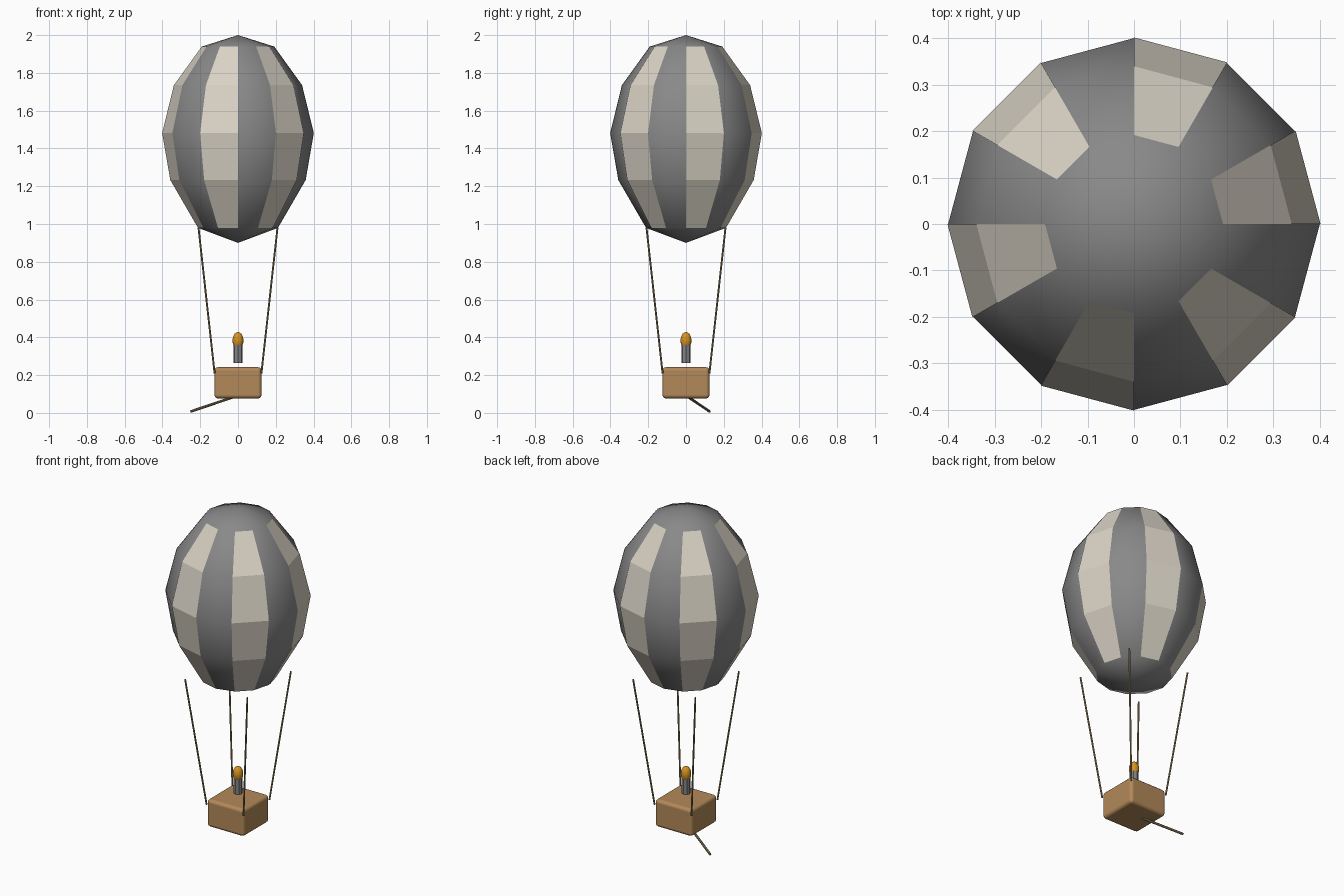
import bpy
import math
from mathutils import Vector

if "Cube" in bpy.data.objects:
    bpy.data.objects.remove(bpy.data.objects["Cube"])


def material(name, rgb):
    mat = bpy.data.materials.new(name)
    mat.use_nodes = True
    mat.diffuse_color = (*rgb, 1)
    mat.node_tree.nodes["Principled BSDF"].inputs["Base Color"].default_value = (*rgb, 1)
    return mat


GREY = material("balloon grey", (0.25, 0.25, 0.25))
CREAM = material("stripe cream", (0.70, 0.65, 0.56))
WICKER = material("basket brown", (0.45, 0.25, 0.10))
ROPE = material("rope tan", (0.30, 0.23, 0.12))
METAL = material("burner metal", (0.23, 0.23, 0.24))
FLAME = material("flame orange", (0.68, 0.29, 0.015))

SIDES = 12
# Envelope profile between the poles: radius, height
RINGS = [(0.21, 0.979), (0.357, 1.233), (0.40, 1.481), (0.338, 1.735), (0.19, 1.94)]
BOTTOM, TOP = 0.90, 2.0


def ring_point(radius, z, step):
    angle = math.tau * step / SIDES
    return (radius * math.cos(angle), radius * math.sin(angle), z)


def mesh_object(name, verts, faces, mat):
    mesh = bpy.data.meshes.new(name)
    mesh.from_pydata(verts, [], faces)
    mesh.materials.append(mat)
    obj = bpy.data.objects.new(name, mesh)
    bpy.context.collection.objects.link(obj)
    return obj


def finish(name, mat, smooth=True):
    obj = bpy.context.object
    obj.name = name
    obj.data.materials.append(mat)
    if smooth:
        bpy.ops.object.shade_smooth_by_angle(angle=math.radians(40))
    return obj


def rod(name, start, end, radius, mat):
    start, end = Vector(start), Vector(end)
    axis = end - start
    bpy.ops.mesh.primitive_cylinder_add(
        vertices=8, radius=radius, depth=axis.length, location=(start + end) / 2,
        rotation=axis.to_track_quat('Z', 'Y').to_euler())
    return finish(name, mat)


# Balloon envelope: smooth lathe with pointed caps
verts = [ring_point(r, z, s) for r, z in RINGS for s in range(SIDES)]
verts += [(0, 0, BOTTOM), (0, 0, TOP)]
low, high = len(verts) - 2, len(verts) - 1
last = (len(RINGS) - 1) * SIDES
faces = []
for s in range(SIDES):
    n = (s + 1) % SIDES
    for k in range(len(RINGS) - 1):
        a, b = k * SIDES, (k + 1) * SIDES
        faces.append((a + s, a + n, b + n, b + s))
    faces.append((low, n, s))
    faces.append((high, last + s, last + n))
envelope = mesh_object("envelope", verts, faces, GREY)
envelope.data.shade_smooth()

# Flat cream panels on every other gore
verts, faces = [], []
for s in range(0, SIDES, 2):
    base = len(verts)
    for r, z in RINGS:
        verts += [ring_point(r + 0.0015, z, s), ring_point(r + 0.0015, z, s + 1)]
    for k in range(len(RINGS) - 1):
        i = base + 2 * k
        faces.append((i, i + 1, i + 3, i + 2))
mesh_object("envelope_stripes", verts, faces, CREAM)

# Basket with rounded edges
bpy.ops.mesh.primitive_cube_add(size=1, location=(0, 0, 0.159))
bpy.context.object.scale = (0.25, 0.25, 0.166)
bpy.ops.object.transform_apply(location=False, rotation=False, scale=True)
basket = finish("basket", WICKER, smooth=False)
bevel = basket.modifiers.new("rounded edges", 'BEVEL')
bevel.width = 0.02
bevel.segments = 3
basket.data.shade_smooth()
bevel.harden_normals = True

# Suspension ropes at the four corners
for y, end in ((-1, "front"), (1, "back")):
    for x, side in ((1, "left"), (-1, "right")):
        rod(f"rope_{end}_{side}", (x * 0.124, y * 0.124, 0.21),
            (x * 0.209, y * 0.209, 0.98), 0.005, ROPE)

# Loose mooring rope under the basket
rod("mooring_rope", (0, 0, 0.092), (-0.25, 0.125, 0.0075), 0.007, ROPE)

# Burner and flame
rod("burner", (0, 0, 0.265), (0, 0, 0.36), 0.025, METAL)
bpy.ops.mesh.primitive_uv_sphere_add(segments=16, ring_count=10, radius=1, location=(0, 0, 0.383))
bpy.context.object.scale = (0.029, 0.029, 0.045)
finish("flame", FLAME)
